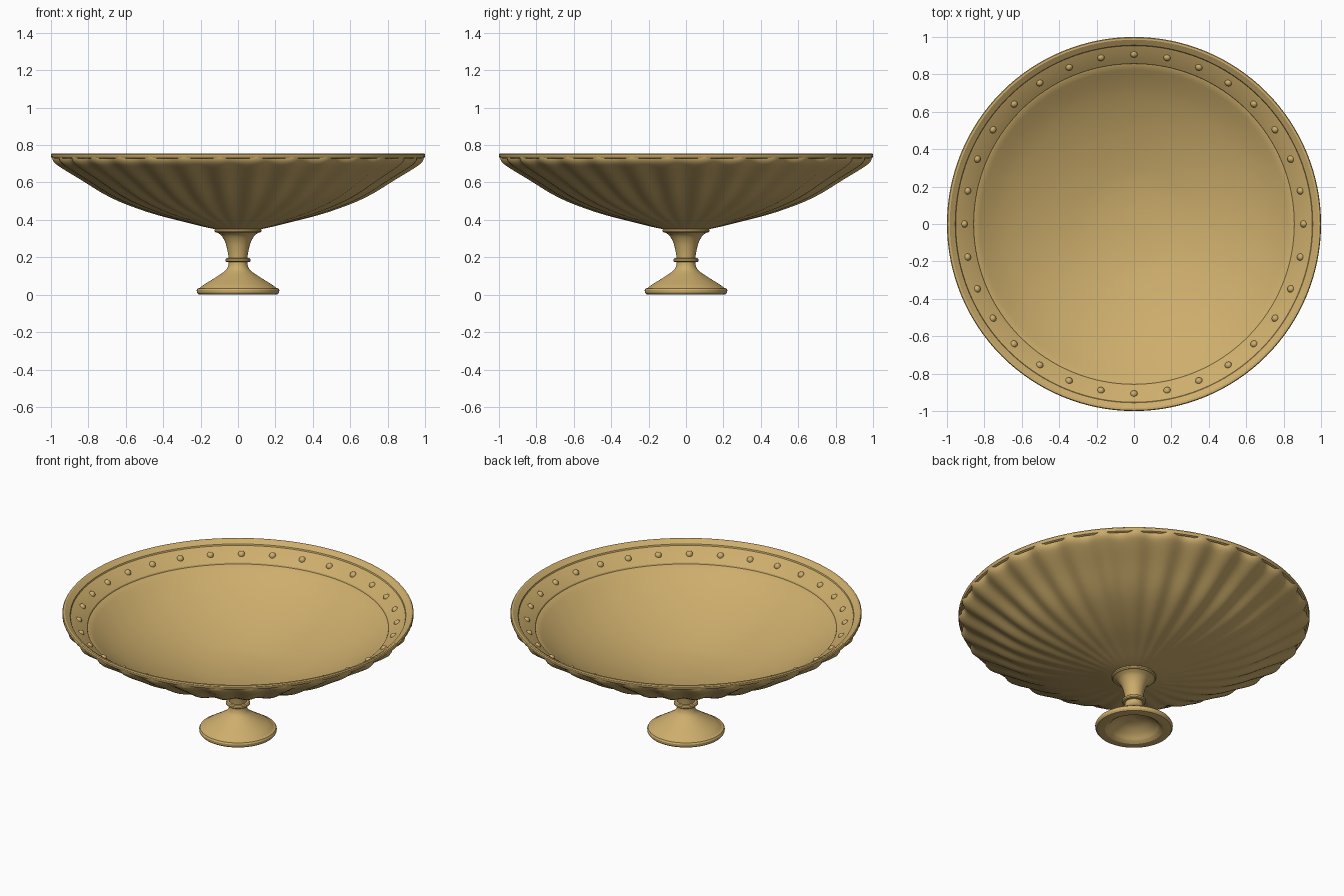
import bpy, bmesh, math
from mathutils import Matrix

cube = bpy.data.objects.get("Cube")
if cube:
    bpy.data.objects.remove(cube)

LOBES = 32
brass = bpy.data.materials.new("Warm brass")
brass.use_nodes = True
brass.diffuse_color = (0.61, 0.42, 0.15, 1)
brass.node_tree.nodes["Principled BSDF"].inputs["Base Color"].default_value = brass.diffuse_color


def finish(name, bm, angle=30):
    bmesh.ops.recalc_face_normals(bm, faces=bm.faces)
    mesh = bpy.data.meshes.new(name)
    bm.to_mesh(mesh)
    bm.free()
    obj = bpy.data.objects.new(name, mesh)
    bpy.context.collection.objects.link(obj)
    mesh.materials.append(brass)
    bpy.ops.object.select_all(action="DESELECT")
    obj.select_set(True)
    bpy.context.view_layer.objects.active = obj
    bpy.ops.object.shade_smooth_by_angle(angle=math.radians(angle))
    return obj


def smooth_path(points, steps=4):
    """Catmull-Rom curve through the profile points."""
    ext = [points[0]] + points + [points[-1]]
    out = []
    for a, b, c, d in zip(ext, ext[1:], ext[2:], ext[3:]):
        for k in range(steps):
            t = k / steps
            out.append(tuple(
                q + t * (r - p) / 2 + t * t * (p - 2.5 * q + 2 * r - s / 2)
                + t ** 3 * (1.5 * (q - r) + (s - p) / 2)
                for p, q, r, s in zip(a, b, c, d)))
    return out + [points[-1]]


def lathe(name, profile, segments, flute=None):
    """Revolve a profile; flute(r, z) gives the depth of the grooves."""
    bm = bmesh.new()
    rings = []
    for r, z in profile:
        if r == 0:
            rings.append([bm.verts.new((0, 0, z))] * segments)
            continue
        ring = []
        for i in range(segments):
            a = math.tau * i / segments
            depth = flute(r, z) if flute else 0
            rr = r - depth * (0.5 + 0.5 * math.cos(LOBES * a))
            ring.append(bm.verts.new((rr * math.cos(a), rr * math.sin(a), z)))
        rings.append(ring)
    for low, high in zip(rings, rings[1:]):
        for i in range(segments):
            j = (i + 1) % segments
            quad = dict.fromkeys((low[i], low[j], high[j], high[i]))
            bm.faces.new(list(quad))
    return finish(name, bm)


# Fluted outer shell of the bowl
outer = smooth_path([(0, 0.34), (0.12, 0.35), (0.28, 0.387), (0.48, 0.44),
                     (0.68, 0.517), (0.85, 0.618), (0.96, 0.685),
                     (0.993, 0.715), (1.0, 0.742)])
lathe("bowl_shell", outer, LOBES * 8,
      lambda r, z: 0.028 * max(0, min(1, (r - 0.15) / 0.6)))

# Plain rim, sloping stud band and smooth inner dish
dish = smooth_path([(0.848, 0.655), (0.7, 0.56), (0.5, 0.471),
                    (0.28, 0.405), (0.12, 0.382), (0, 0.378)])
lathe("bowl_inside", [(0.985, 0.727), (0.996, 0.732), (1.0, 0.74), (1.0, 0.75),
                      (0.996, 0.756), (0.985, 0.756), (0.956, 0.737),
                      (0.953, 0.729), (0.945, 0.726), (0.86, 0.665),
                      (0.857, 0.657)] + dish, 128)

# Pedestal with collar, ring, flared foot and hollow underside
neck = smooth_path([(0.112, 0.333), (0.088, 0.315), (0.068, 0.28),
                    (0.056, 0.235), (0.05, 0.196)])
flare = smooth_path([(0.05, 0.174), (0.054, 0.15), (0.072, 0.125),
                     (0.13, 0.086), (0.18, 0.055), (0.205, 0.036)])
hollow = smooth_path([(0.146, 0.012), (0.12, 0.04), (0.07, 0.07), (0, 0.085)])
lathe("pedestal", [(0, 0.352), (0.12, 0.352), (0.126, 0.347), (0.126, 0.339),
                   (0.12, 0.333)] + neck
      + [(0.062, 0.195), (0.068, 0.19), (0.068, 0.18), (0.062, 0.175)] + flare
      + [(0.216, 0.033), (0.221, 0.024), (0.22, 0.012), (0.213, 0.003),
         (0.2, 0), (0.165, 0)] + hollow, 64)

# Ring of round studs along the band
bm = bmesh.new()
for i in range(LOBES):
    a = math.tau * i / LOBES
    place = Matrix.Translation((0.909 * math.cos(a), 0.909 * math.sin(a), 0.694))
    bmesh.ops.create_uvsphere(bm, u_segments=16, v_segments=10, radius=0.02,
                              matrix=place)
finish("rim_studs", bm, 60)
